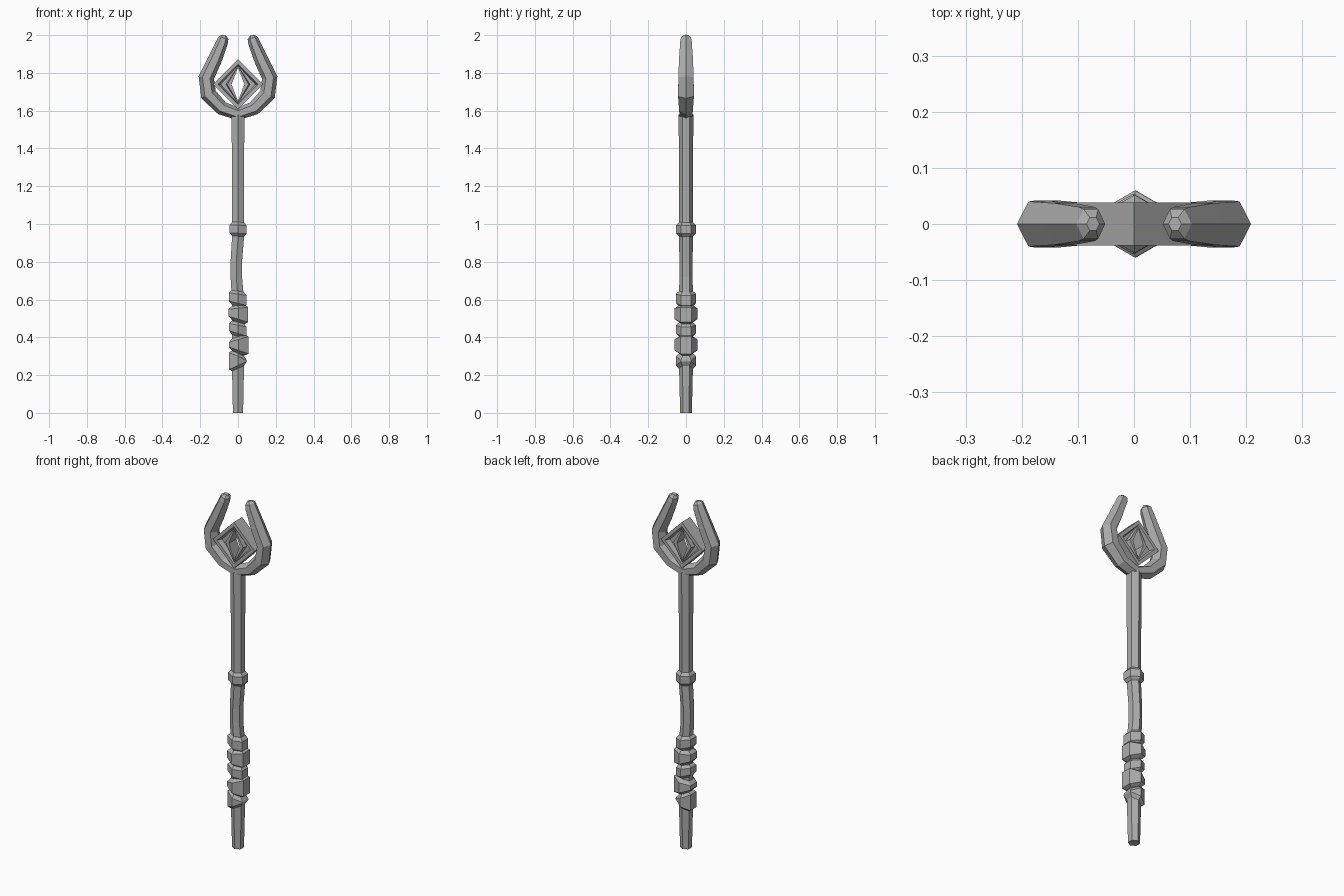
import bpy, bmesh
from math import sin, cos, pi
from mathutils import Vector

cube = bpy.data.objects.get("Cube")
if cube:
    bpy.data.objects.remove(cube, do_unlink=True)

grey = bpy.data.materials.new("stone grey")
grey.use_nodes = True
grey.diffuse_color = (0.42, 0.42, 0.42, 1)
grey.node_tree.nodes["Principled BSDF"].inputs["Base Color"].default_value = grey.diffuse_color


def loft(name, rings, loop=False):
    """Skin a list of point rings; cap both ends, or join last to first."""
    bm = bmesh.new()
    rows = [[bm.verts.new(p) for p in ring] for ring in rings]
    n = len(rows[0])
    pairs = list(zip(rows, rows[1:]))
    if loop:
        pairs.append((rows[-1], rows[0]))
    else:
        bm.faces.new(rows[0])
        bm.faces.new(rows[-1])
    for a, b in pairs:
        for i in range(n):
            j = (i + 1) % n
            bm.faces.new((a[i], a[j], b[j], b[i]))
    bmesh.ops.recalc_face_normals(bm, faces=bm.faces)
    mesh = bpy.data.meshes.new(name)
    bm.to_mesh(mesh)
    bm.free()
    mesh.materials.append(grey)
    obj = bpy.data.objects.new(name, mesh)
    bpy.context.collection.objects.link(obj)
    return obj


def hex_ring(x, z, r, slope=0.0):
    """Hexagon with corners at front and back, tilted along x."""
    angles = [pi / 2 + k * pi / 3 for k in range(6)]
    return [(x + r * cos(a), r * sin(a), z + slope * r * cos(a)) for a in angles]


# Shaft with a slight bend above the grip
shaft_rings = [(0, 0, 0.031), (0, 0.25, 0.037), (0, 0.6, 0.037), (-0.009, 0.72, 0.035),
               (-0.009, 0.8, 0.035), (0.001, 0.94, 0.037), (0, 1.02, 0.036), (0, 1.58, 0.039)]
loft("shaft", [hex_ring(*ring) for ring in shaft_rings])

# Slanted grip wraps and the collar: centre x, bottom, top, radius, bottom and top slope
wraps = [
    ("grip_wrap_1", 0.0, 0.235, 0.315, 0.054, 0.45, -0.45),
    ("grip_wrap_2", 0.003, 0.315, 0.405, 0.060, -0.35, 0.3),
    ("grip_wrap_3", -0.001, 0.405, 0.48, 0.053, -0.3, -0.2),
    ("grip_wrap_4", 0.002, 0.48, 0.57, 0.060, -0.3, 0.1),
    ("grip_wrap_5", -0.001, 0.565, 0.645, 0.054, -0.25, -0.15),
    ("collar", 0.001, 0.935, 1.01, 0.052, -0.05, -0.05),
]
for name, x, low, high, r, s_low, s_high in wraps:
    bevel = 0.016
    loft(name, [hex_ring(x, low, 0.037, s_low), hex_ring(x, low + bevel, r, s_low),
                hex_ring(x, high - bevel, r, s_high), hex_ring(x, high, 0.037, s_high)])

# Two-pronged fork: one faceted tube following a mirrored path
half = [(0, 1.583, 0.034), (0.085, 1.613, 0.037), (0.156, 1.685, 0.043), (0.168, 1.775, 0.041),
        (0.125, 1.865, 0.038), (0.084, 1.962, 0.031), (0.077, 1.985, 0.027), (0.073, 1.999, 0.012)]
path = [(-x, z, r) for x, z, r in reversed(half[1:])] + half
rings = []
for i, (x, z, r) in enumerate(path):
    before, after = path[max(i - 1, 0)], path[min(i + 1, len(path) - 1)]
    along = Vector((after[0] - before[0], 0, after[1] - before[1])).normalized()
    side = Vector((along.z, 0, -along.x))
    depth = Vector((0, 1.13, 0))
    rings.append([Vector((x, 0, z)) + r * (side * cos(k * pi / 3) + depth * sin(k * pi / 3))
                  for k in range(6)])
loft("fork", rings)


def diamond(width, height, y):
    """Upright four-cornered ring centred in the fork."""
    return [(width, y, 1.739), (0, y, 1.739 + height), (-width, y, 1.739), (0, y, 1.739 - height)]


# Square frame, recessed inside, stepping up to a slim lozenge around an open slot
front = [(0.132, 0.132, 0.038), (0.106, 0.106, 0.038), (0.092, 0.1, 0.012),
         (0.064, 0.098, 0.012), (0.056, 0.098, 0.034), (0.034, 0.088, 0.034)]
profile = [(w, h, -y) for w, h, y in front] + list(reversed(front))
loft("diamond_frame", [diamond(*ring) for ring in profile], loop=True)
